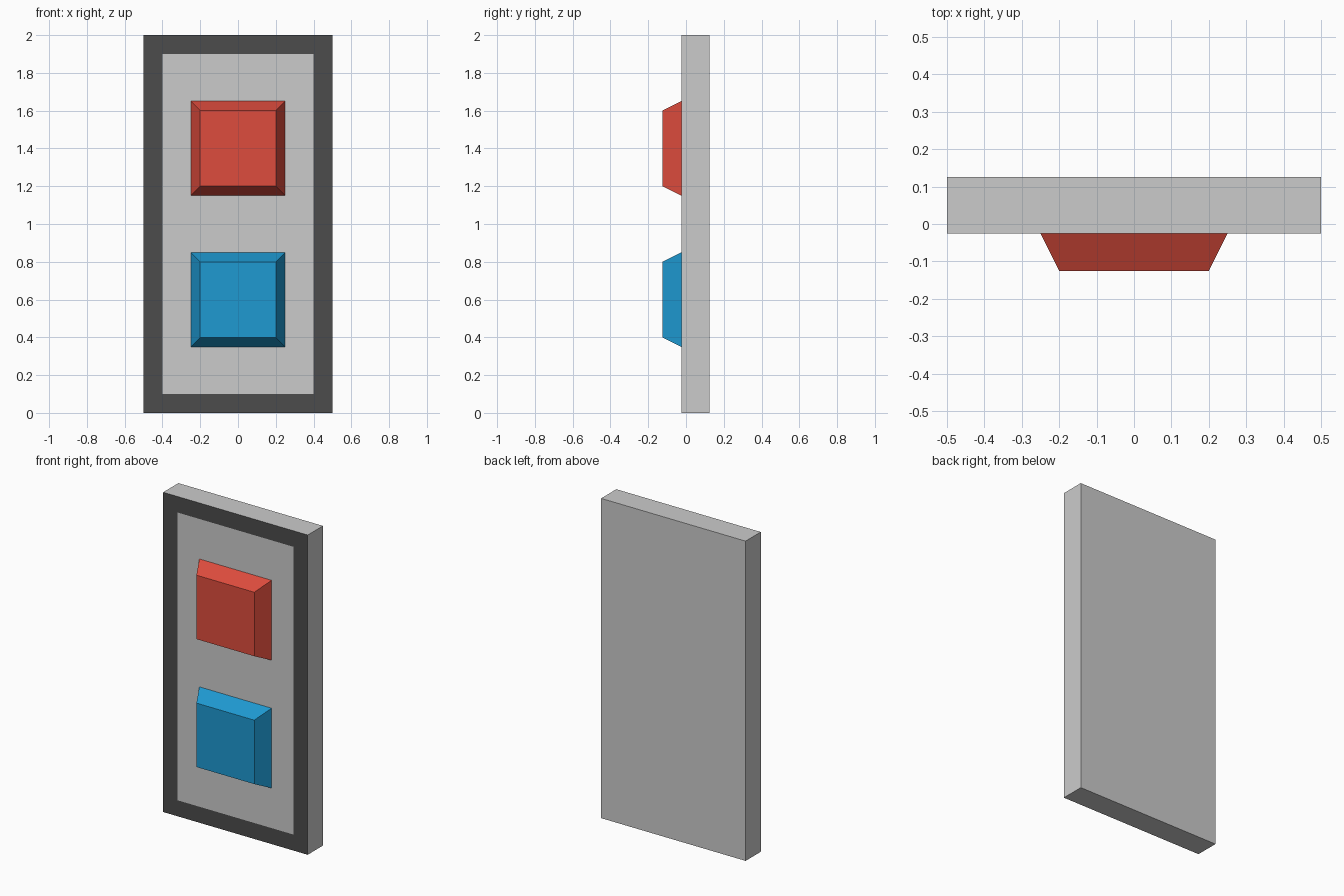
import bpy, bmesh
from mathutils import Vector

if "Cube" in bpy.data.objects:
    bpy.data.objects.remove(bpy.data.objects["Cube"])

FRONT_Y, BACK_Y, BUTTON_Y = -0.025, 0.125, -0.125


def material(name, rgb):
    mat = bpy.data.materials.new(name)
    mat.diffuse_color = (*rgb, 1.0)
    mat.use_nodes = True
    mat.node_tree.nodes["Principled BSDF"].inputs["Base Color"].default_value = mat.diffuse_color
    return mat


def finish(name, bm, materials):
    mesh = bpy.data.meshes.new(name)
    bmesh.ops.recalc_face_normals(bm, faces=bm.faces)
    bm.to_mesh(mesh)
    bm.free()
    for mat in materials:
        mesh.materials.append(mat)
    obj = bpy.data.objects.new(name, mesh)
    bpy.context.collection.objects.link(obj)
    return obj


def box(size, y0, y1, z_mid):
    """Cube scaled and placed between two depths; returns mesh and front face."""
    bm = bmesh.new()
    bmesh.ops.create_cube(bm, size=1)
    for v in bm.verts:
        v.co = Vector((v.co.x * size[0], y0 if v.co.y < 0 else y1,
                       z_mid + v.co.z * size[1]))
    bm.normal_update()
    front = min(bm.faces, key=lambda f: f.normal.y)
    return bm, front


# Wall plate with a flush dark border inset into its front face
bm, front = box((1.0, 2.0), FRONT_Y, BACK_Y, 1.0)
border = bmesh.ops.inset_region(bm, faces=[front], thickness=0.1,
                                use_even_offset=True)
for face in border["faces"]:
    face.material_index = 1
finish("panel", bm, [None, material("dark_border", (0.072, 0.072, 0.072))])


# Tapered buttons, open where they meet the panel
def button(name, z_mid, rgb):
    bm, front = box((0.5, 0.5), BUTTON_Y, FRONT_Y, z_mid)
    centre = front.calc_center_median()
    for v in front.verts:
        v.co = centre + (v.co - centre) * 0.8
    back = max(bm.faces, key=lambda f: f.calc_center_median().y)
    bmesh.ops.delete(bm, geom=[back], context='FACES_ONLY')
    finish(name, bm, [material(name + "_colour", rgb)])


button("upper_button", 1.4, (0.73, 0.073, 0.047))
button("lower_button", 0.6, (0.013, 0.32, 0.64))
